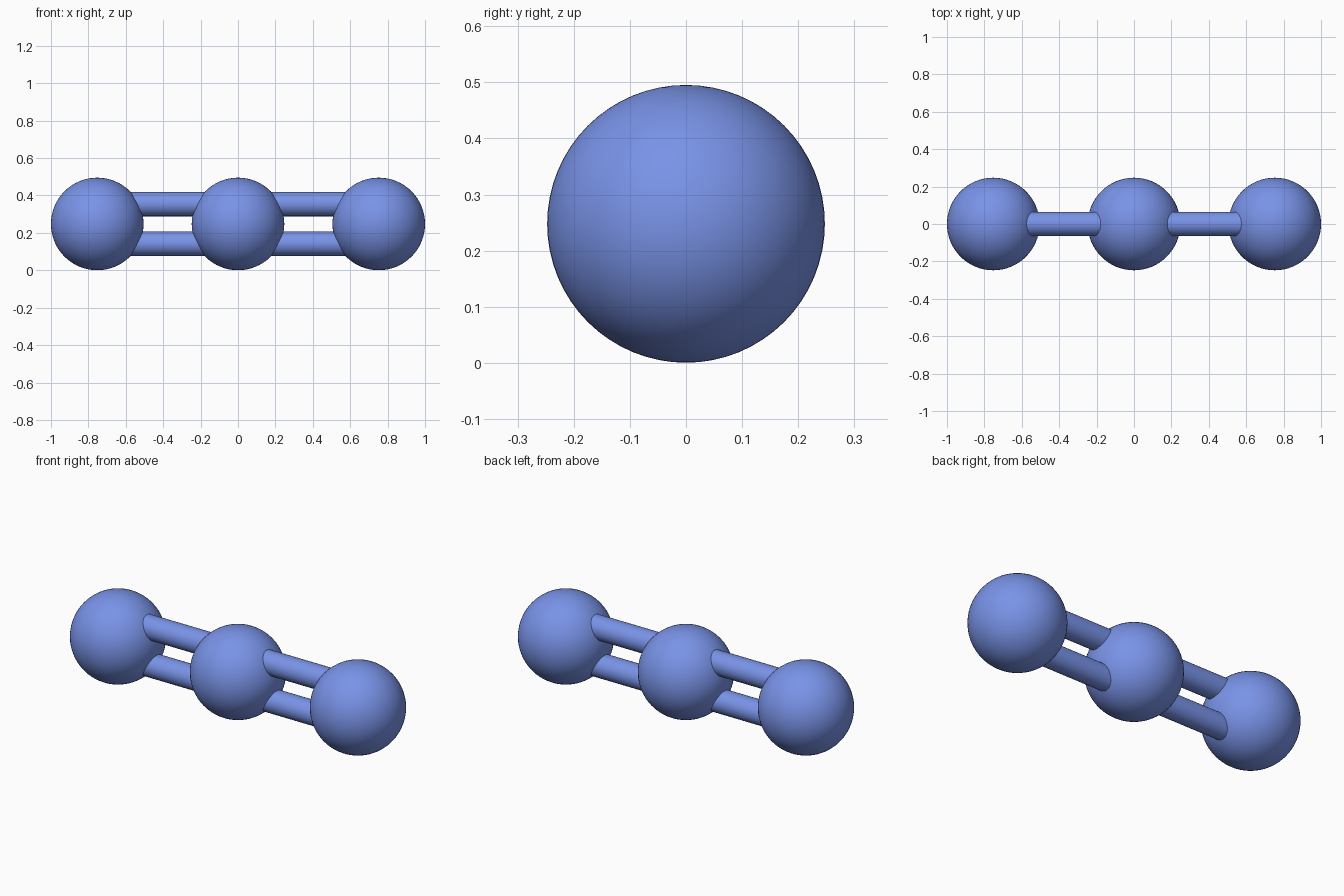
import bpy
import math

if "Cube" in bpy.data.objects:
    bpy.data.objects.remove(bpy.data.objects["Cube"])

RADIUS = 0.2475      # ball radius
SPACING = 0.7525     # distance between ball centres
MID_Z = 0.2478
ROD_RADIUS = 0.065
ROD_OFFSET = 0.106   # rods sit above and below the centre line

blue = bpy.data.materials.new("blue")
blue.diffuse_color = (0.19, 0.29, 0.80, 1)
blue.use_nodes = True
blue.node_tree.nodes["Principled BSDF"].inputs["Base Color"].default_value = blue.diffuse_color


def finish(name):
    obj = bpy.context.object
    obj.name = name
    obj.data.materials.append(blue)
    bpy.ops.object.shade_smooth_by_angle(angle=math.radians(40))


# Three balls in a row
for name, i in (("left_ball", -1), ("centre_ball", 0), ("right_ball", 1)):
    bpy.ops.mesh.primitive_uv_sphere_add(
        segments=64, ring_count=32, radius=RADIUS,
        location=(i * SPACING, 0, MID_Z))
    finish(name)

# Paired rods joining neighbouring balls
for side, sx in (("left", -1), ("right", 1)):
    for level, sz in (("upper", 1), ("lower", -1)):
        bpy.ops.mesh.primitive_cylinder_add(
            vertices=48, radius=ROD_RADIUS, depth=0.50,
            location=(sx * SPACING / 2, 0, MID_Z + sz * ROD_OFFSET),
            rotation=(0, math.pi / 2, 0))
        finish(f"{side}_{level}_rod")
